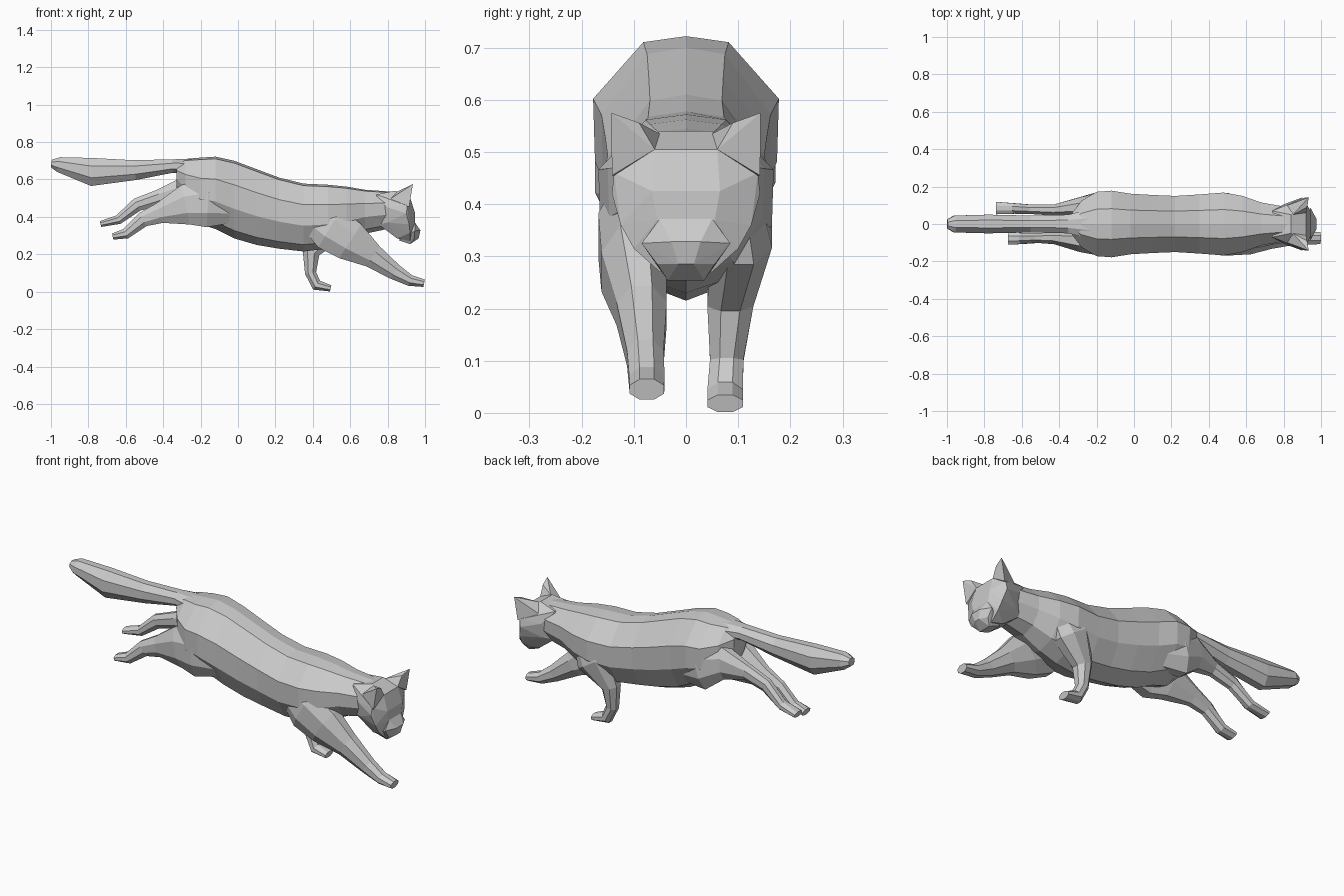
import bpy, bmesh, math
from mathutils import Vector


def finish(name, bm):
    bmesh.ops.recalc_face_normals(bm, faces=bm.faces)
    mesh = bpy.data.meshes.new(name)
    bm.to_mesh(mesh)
    bm.free()
    obj = bpy.data.objects.new(name, mesh)
    bpy.context.collection.objects.link(obj)
    return obj


def skin(name, rings):
    """Bridge consecutive rings of points and cap both ends."""
    bm = bmesh.new()
    loops = [[bm.verts.new(p) for p in ring] for ring in rings]
    n = len(loops[0])
    for a, b in zip(loops, loops[1:]):
        for i in range(n):
            j = (i + 1) % n
            bm.faces.new((a[i], a[j], b[j], b[i]))
    bm.faces.new(loops[0])
    bm.faces.new(loops[-1])
    return finish(name, bm)


def limb(name, stations, sides=8):
    """Faceted tube; each station is x, y, z, in-plane radius, y radius."""
    pts = [Vector(s[:3]) for s in stations]
    rings = []
    for k, (p, s) in enumerate(zip(pts, stations)):
        t = pts[min(k + 1, len(pts) - 1)] - pts[max(k - 1, 0)]
        normal = Vector((-t.z, 0, t.x)).normalized()
        grow = 1 / math.cos(math.pi / sides)
        ring = []
        for i in range(sides):
            a = 2 * math.pi * (i + 0.5) / sides
            ring.append(p + normal * s[3] * grow * math.cos(a)
                        + Vector((0, s[4] * grow * math.sin(a), 0)))
        rings.append(ring)
    return skin(name, rings)


def hull(name, points, sides=(1,)):
    """Faceted convex solid, with the points repeated on each given y side."""
    bm = bmesh.new()
    for s in sides:
        for x, y, z in points:
            bm.verts.new((x, y * s, z))
    bmesh.ops.convex_hull(bm, input=bm.verts)
    loose = [v for v in bm.verts if not v.link_faces]
    bmesh.ops.delete(bm, geom=loose, context='VERTS')
    return finish(name, bm)


# Torso and neck: x, bottom, top, half width
torso = [(-0.33, 0.56, 0.69, 0.06), (-0.28, 0.44, 0.71, 0.125),
         (-0.20, 0.36, 0.717, 0.172), (-0.12, 0.335, 0.722, 0.178),
         (-0.02, 0.285, 0.70, 0.162), (0.10, 0.25, 0.655, 0.155),
         (0.22, 0.23, 0.61, 0.15), (0.35, 0.215, 0.578, 0.158),
         (0.48, 0.23, 0.572, 0.168), (0.58, 0.26, 0.562, 0.150),
         (0.68, 0.31, 0.545, 0.115), (0.82, 0.34, 0.535, 0.09)]
half = [(0, 1), (0.46, 0.97), (1, 0.69), (0.98, 0.38), (0.6, 0.10), (0, 0)]
section = half + [(-y, z) for y, z in half[-2:0:-1]]
skin("torso", [[(x, y * w, lo + z * (hi - lo)) for y, z in section]
               for x, lo, hi, w in torso])

# Tail
limb("tail", [(-0.20, 0, 0.67, 0.04, 0.09), (-0.35, 0, 0.672, 0.036, 0.05),
              (-0.55, 0, 0.65, 0.053, 0.045), (-0.78, 0, 0.64, 0.075, 0.05),
              (-0.96, 0, 0.68, 0.04, 0.045), (-0.998, 0, 0.685, 0.02, 0.025)])

# Front legs: near one reaching forward, far one planted
limb("front_leg_reaching", [
    (0.38, -0.10, 0.40, 0.07, 0.04), (0.49, -0.11, 0.34, 0.12, 0.058),
    (0.60, -0.10, 0.27, 0.108, 0.062), (0.72, -0.085, 0.19, 0.065, 0.048),
    (0.84, -0.078, 0.105, 0.043, 0.035), (0.92, -0.075, 0.06, 0.03, 0.034),
    (0.995, -0.075, 0.045, 0.02, 0.033)])
limb("front_leg_planted", [
    (0.54, 0.095, 0.45, 0.07, 0.04), (0.47, 0.105, 0.34, 0.105, 0.06),
    (0.39, 0.085, 0.21, 0.047, 0.044), (0.388, 0.078, 0.10, 0.030, 0.032),
    (0.42, 0.075, 0.035, 0.030, 0.034), (0.495, 0.075, 0.018, 0.017, 0.034)])

# Hind legs trailing behind
limb("hind_leg_near", [
    (0.0, -0.085, 0.45, 0.08, 0.045), (-0.16, -0.108, 0.475, 0.13, 0.066),
    (-0.28, -0.09, 0.465, 0.108, 0.06), (-0.42, -0.075, 0.42, 0.055, 0.033),
    (-0.51, -0.075, 0.385, 0.04, 0.026), (-0.60, -0.077, 0.31, 0.028, 0.03),
    (-0.67, -0.078, 0.295, 0.017, 0.033)])
limb("hind_leg_far", [
    (0.0, 0.085, 0.45, 0.08, 0.045), (-0.18, 0.108, 0.49, 0.12, 0.064),
    (-0.30, 0.09, 0.53, 0.085, 0.05), (-0.42, 0.075, 0.505, 0.042, 0.03),
    (-0.54, 0.078, 0.465, 0.036, 0.025), (-0.64, 0.083, 0.385, 0.025, 0.028),
    (-0.735, 0.085, 0.362, 0.016, 0.033)])

# Head
hull("head", [
    (0.74, 0.07, 0.52), (0.84, 0.05, 0.54), (0.92, 0.06, 0.505),
    (0.905, 0.138, 0.46), (0.90, 0.142, 0.42), (0.80, 0.105, 0.45),
    (0.945, 0.065, 0.425), (0.915, 0.125, 0.36), (0.80, 0.09, 0.37),
    (0.945, 0.055, 0.37), (0.75, 0.06, 0.36), (0.92, 0.10, 0.315),
    (0.85, 0.055, 0.285), (0.92, 0.05, 0.27)], (1, -1))

# Muzzle with nose and chin
hull("muzzle", [
    (0.945, 0.05, 0.372), (0.975, 0.028, 0.328), (0.966, 0.015, 0.285),
    (0.945, 0.085, 0.325), (0.945, 0.055, 0.285), (0.92, 0.035, 0.254),
    (0.86, 0.04, 0.275)], (1, -1))

# Ears
for label, s in (("left", 1), ("right", -1)):
    hull("ear_" + label, [
        (0.935, 0.143, 0.575), (0.925, 0.09, 0.556), (0.92, 0.06, 0.505),
        (0.915, 0.142, 0.455), (0.85, 0.05, 0.535), (0.82, 0.10, 0.50),
        (0.85, 0.115, 0.45)], (s,))
